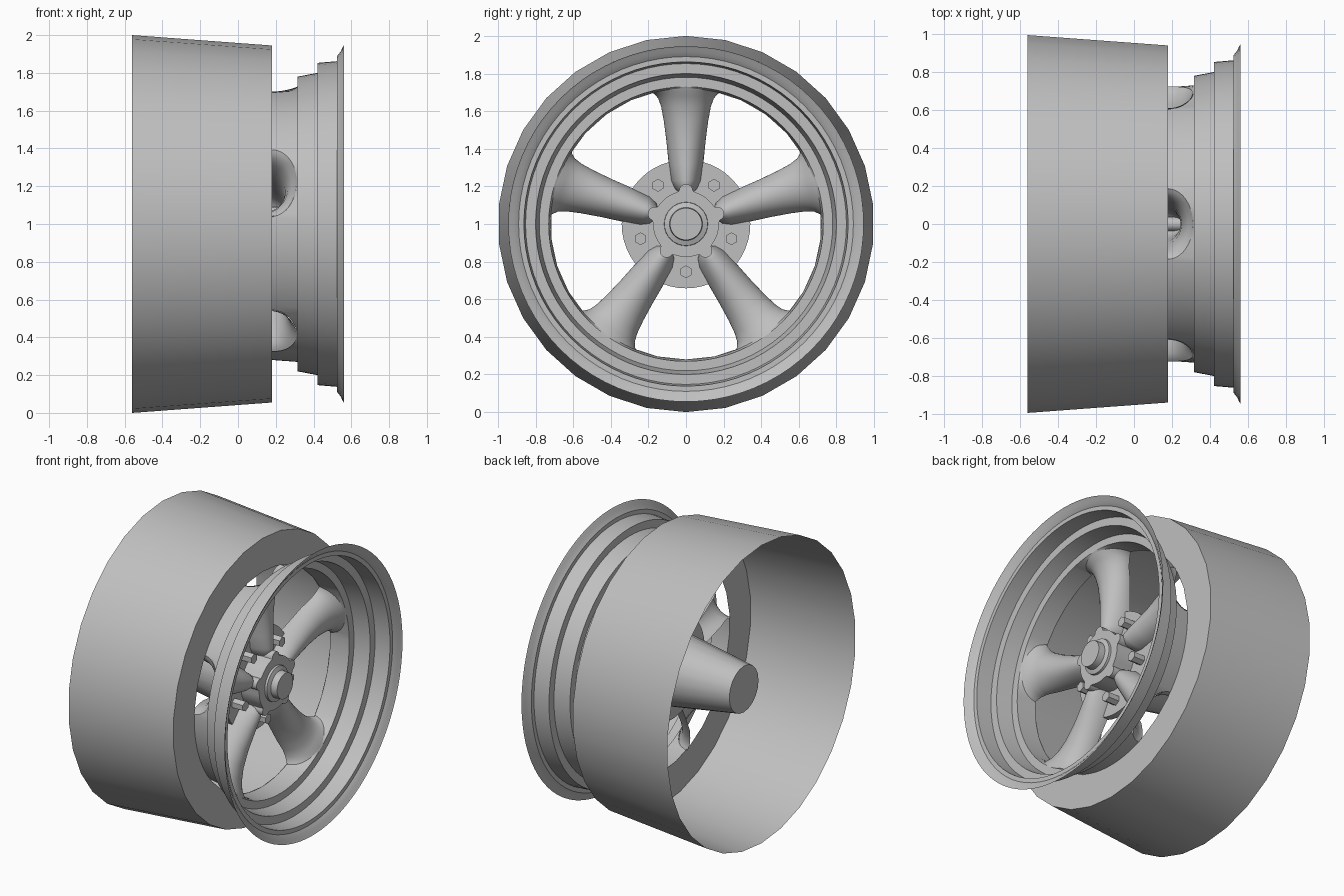
import bpy, bmesh, math
from math import sin, cos, pi, sqrt, radians

cube = bpy.data.objects.get("Cube")
if cube:
    bpy.data.objects.remove(cube)

grey = bpy.data.materials.new("metal grey")
grey.use_nodes = True
COLOUR = (0.52, 0.52, 0.52, 1)
grey.diffuse_color = COLOUR
grey.node_tree.nodes["Principled BSDF"].inputs["Base Color"].default_value = COLOUR

SPOKES = 5
RIM_R, ARCH_W, ARCH_BASE, ARCH_H = 0.725, 0.185, 0.18, 0.13


def polar(x, r, a):
    """Point at distance r from the axle, angle a clockwise from the top."""
    return (x, r * sin(a), 1 + r * cos(a))


def finish(name, bm, angle=30):
    bmesh.ops.remove_doubles(bm, verts=bm.verts, dist=0.0005)
    bmesh.ops.recalc_face_normals(bm, faces=bm.faces)
    mesh = bpy.data.meshes.new(name)
    bm.to_mesh(mesh)
    bm.free()
    mesh.materials.append(grey)
    obj = bpy.data.objects.new(name, mesh)
    bpy.context.collection.objects.link(obj)
    bpy.ops.object.select_all(action='DESELECT')
    obj.select_set(True)
    bpy.context.view_layer.objects.active = obj
    bpy.ops.object.shade_smooth_by_angle(angle=radians(angle))
    return obj


def skin(bm, rows, closed):
    """Join rows of points with quads."""
    grid = [[bm.verts.new(p) for p in row] for row in rows]
    for a, b in zip(grid, grid[1:]):
        n = len(a)
        for i in range(n if closed else n - 1):
            j = (i + 1) % n
            bm.faces.new((a[i], a[j], b[j], b[i]))
    return grid


def lathe(name, profile, segs, cap_ends=()):
    bm = bmesh.new()
    grid = skin(bm, [[polar(x, r, 2 * pi * i / segs) for i in range(segs)]
                     for x, r in profile], True)
    for end in cap_ends:
        bm.faces.new(grid[end])
    return finish(name, bm)


# Wide open-backed barrel with its front ring
lathe("barrel", [(-0.56, 1.0), (0.18, 0.945), (0.18, 0.72)], 30)

# Stepped front rim and flared lip
lathe("stepped_rim", [(0.315, 0.73), (0.315, 0.78), (0.42, 0.80), (0.42, 0.853),
                      (0.525, 0.862), (0.525, 0.89), (0.545, 0.915),
                      (0.553, 0.935), (0.56, 0.945)], 80)

# Rim band with an arched opening behind each spoke
bm = bmesh.new()
SEGS = 240
top, edge = [], []
for i in range(SEGS):
    a = 2 * pi * i / SEGS
    step = 2 * pi / SPOKES
    off = (a + step / 2) % step - step / 2
    k = RIM_R * sin(off) / ARCH_W
    x = ARCH_BASE + (ARCH_H * sqrt(1 - k * k) if abs(k) < 1 else 0)
    top.append(polar(0.315, 0.73, a))
    edge.append(polar(x, 0.72, a))
skin(bm, [top, edge], True)
finish("rim_band", bm)

# Hollow spokes: arched sections from the hub out to the rim
# (radius, half width, base x, arch height)
SECTIONS = [(0.165, 0.03, 0.13, 0.10), (0.185, 0.058, 0.12, 0.13),
            (0.23, 0.08, 0.11, 0.145), (0.32, 0.092, 0.11, 0.14),
            (0.44, 0.104, 0.12, 0.125), (0.55, 0.118, 0.13, 0.12),
            (0.63, 0.132, 0.15, 0.115), (0.68, 0.148, 0.16, 0.125),
            (0.71, 0.168, 0.17, 0.135), (RIM_R, ARCH_W, ARCH_BASE, ARCH_H)]
for n in range(SPOKES):
    bm = bmesh.new()
    rot = 2 * pi * n / SPOKES
    rows = []
    for r, w, base, h in SECTIONS:
        row = []
        for i in range(25):
            t = pi * i / 24
            s = w * cos(t)
            # the outer end follows the curve of the rim
            v = r - (RIM_R - sqrt(RIM_R ** 2 - s * s)) * max(0, (r - 0.5) / (RIM_R - 0.5))
            row.append(polar(base + h * sin(t), sqrt(v * v + s * s), rot + math.atan2(s, v)))
        rows.append(row)
    skin(bm, rows, False)
    finish(f"spoke_{n + 1}", bm, 50)

# Hub plate and tapered axle tube
lathe("hub_plate", [(0.10, 0.24), (0.10, 0.342), (0.145, 0.342)], 48, (-1,))
lathe("axle_tube", [(-0.43, 0.155), (0.11, 0.24)], 20, (0, -1))

# Hub cover with a rounded bump at each spoke
bm = bmesh.new()
outline = []
for n in range(SPOKES):
    mid = 2 * pi * n / SPOKES
    for i in range(9):
        t = -pi / 2 + pi * i / 8
        v, s = 0.175 + 0.037 * cos(t), 0.037 * sin(t)
        outline.append((sqrt(v * v + s * s), mid + math.atan2(s, v)))
    for i in range(1, 8):
        f = i / 8
        outline.append((0.175, mid + 0.21 + f * (2 * pi / SPOKES - 0.42)))
rows = [[polar(x, r, a) for r, a in outline] for x in (0.14, 0.28)]
grid = skin(bm, rows, True)
bm.faces.new(grid[-1])
finish("hub_cover", bm)

# Centre cap
lathe("centre_cap", [(0.275, 0.117), (0.295, 0.115), (0.305, 0.088), (0.35, 0.085)], 32, (-1,))

# Hexagonal wheel nuts between the spokes
for n in range(SPOKES):
    a = 2 * pi * (n + 0.5) / SPOKES
    _, cy, cz = polar(0, 0.254, a)
    bm = bmesh.new()
    grid = skin(bm, [[(x, cy + 0.034 * sin(pi * i / 3), cz + 0.034 * cos(pi * i / 3))
                      for i in range(6)] for x in (0.14, 0.225)], True)
    bm.faces.new(grid[-1])
    finish(f"wheel_nut_{n + 1}", bm)
